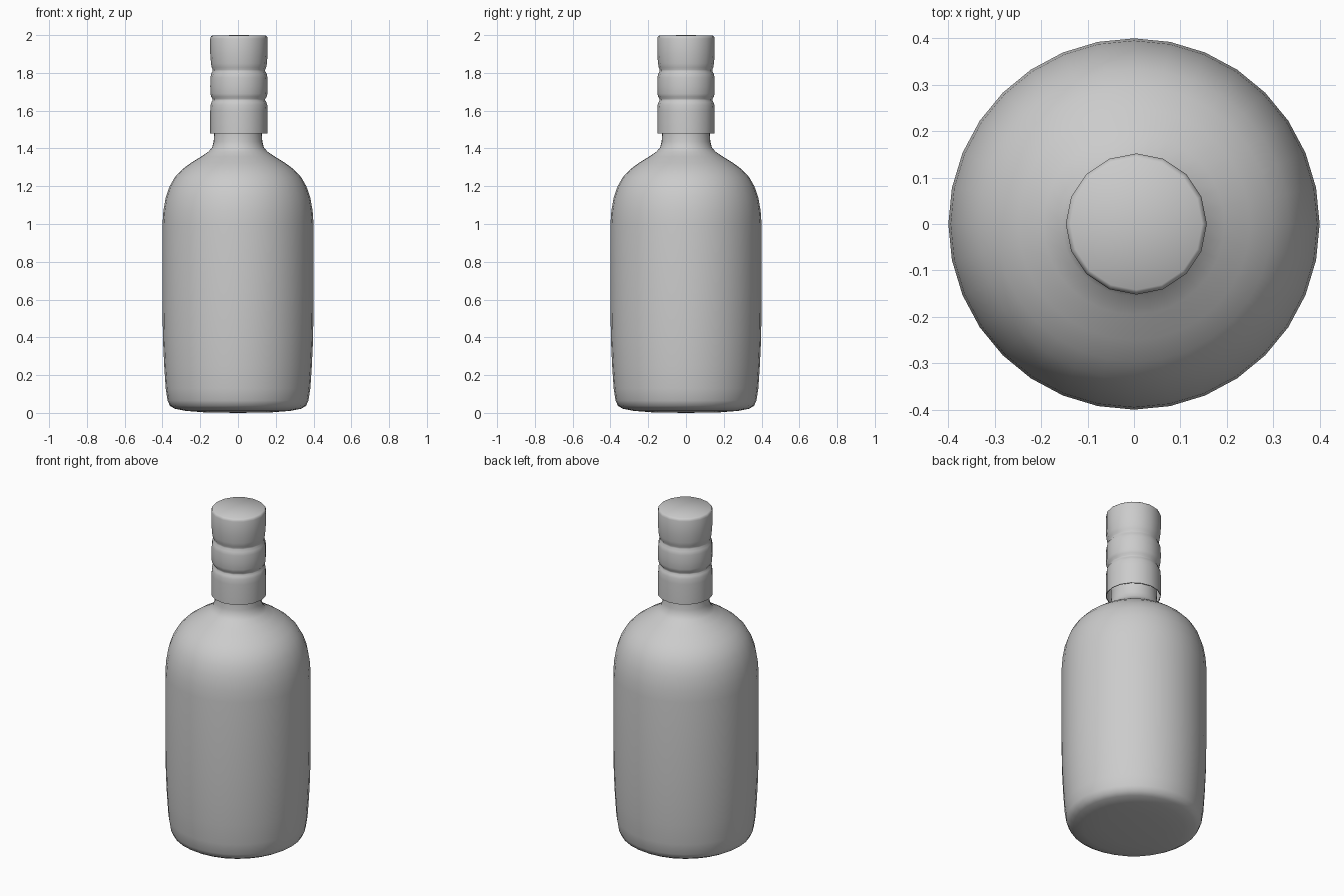
import bpy
import bmesh
import math

cube = bpy.data.objects.get("Cube")
if cube:
    bpy.data.objects.remove(cube, do_unlink=True)


def lathe(name, profile, sides, sharp_angle):
    """Revolve (radius, height) points around the z axis."""
    bm = bmesh.new()
    verts = [bm.verts.new((r, 0, z)) for r, z in profile]
    edges = [bm.edges.new(pair) for pair in zip(verts, verts[1:])]
    bmesh.ops.spin(bm, geom=verts + edges, cent=(0, 0, 0), axis=(0, 0, 1),
                   angle=math.tau, steps=sides, use_merge=False)
    bmesh.ops.remove_doubles(bm, verts=bm.verts, dist=0.0002)
    bmesh.ops.recalc_face_normals(bm, faces=bm.faces)
    mesh = bpy.data.meshes.new(name)
    bm.to_mesh(mesh)
    bm.free()
    obj = bpy.data.objects.new(name, mesh)
    bpy.context.collection.objects.link(obj)
    bpy.ops.object.select_all(action='DESELECT')
    obj.select_set(True)
    bpy.context.view_layer.objects.active = obj
    bpy.ops.object.shade_smooth_by_angle(angle=math.radians(sharp_angle))
    return obj


# Bottle: gently domed base, rounded heel, straight wall, shoulder and neck
bottle_profile = [
    (0, 0), (0.18, 0.003), (0.28, 0.011), (0.335, 0.022), (0.36, 0.037),
    (0.373, 0.065), (0.383, 0.13), (0.391, 0.25), (0.397, 0.38), (0.4, 0.55),
    (0.4, 1.0), (0.395, 1.07), (0.383, 1.14), (0.362, 1.2), (0.335, 1.247),
    (0.297, 1.288), (0.25, 1.323), (0.195, 1.357), (0.155, 1.384),
    (0.137, 1.406), (0.129, 1.435), (0.126, 1.48), (0.126, 1.62), (0, 1.62),
]
lathe("bottle", bottle_profile, 32, 60)

# Cap: open at the bottom, with two pinched grooves
cap_profile = [
    (0.148, 1.478), (0.152, 1.478), (0.152, 1.6), (0.15, 1.63), (0.145, 1.646),
    (0.139, 1.655), (0.139, 1.662), (0.147, 1.673), (0.151, 1.69),
    (0.152, 1.73), (0.151, 1.775), (0.147, 1.796), (0.139, 1.809),
    (0.139, 1.817), (0.144, 1.828), (0.148, 1.85), (0.152, 1.9),
    (0.152, 1.982), (0.149, 1.992), (0.142, 1.998), (0, 2.0),
]
cap = lathe("cap", cap_profile, 16, 50)
cap.location.x = 0.005
